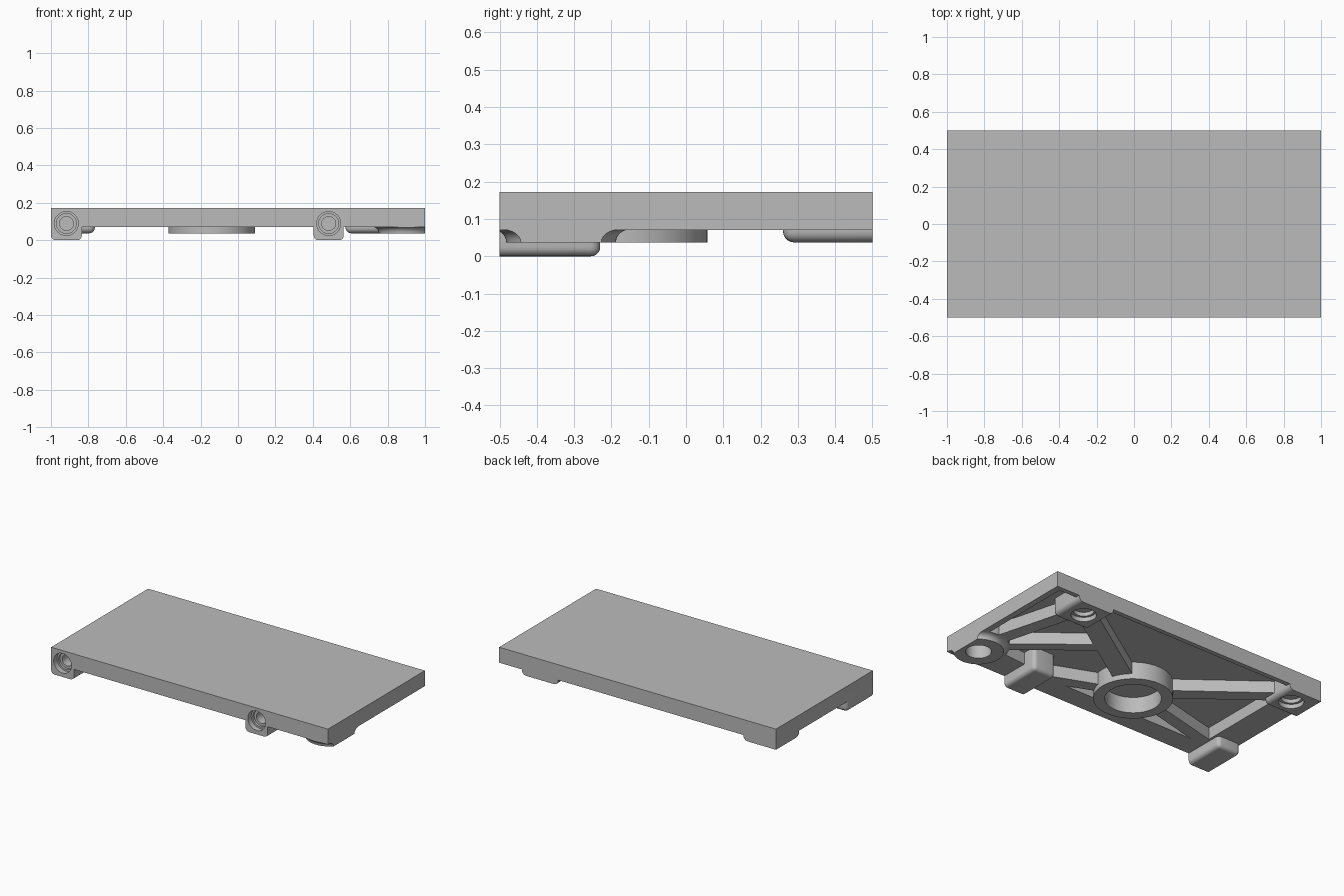
import bpy, bmesh, math
from mathutils import Matrix, Vector

if "Cube" in bpy.data.objects:
    bpy.data.objects.remove(bpy.data.objects["Cube"], do_unlink=True)

grey = bpy.data.materials.new("plain_grey")
grey.use_nodes = True
grey.diffuse_color = (0.5, 0.5, 0.5, 1)
grey.node_tree.nodes["Principled BSDF"].inputs["Base Color"].default_value = (0.5, 0.5, 0.5, 1)

TOP, FLOOR, RIM, PAD = 0.172, 0.148, 0.071, 0.037   # heights of the main levels


def finish(bm, name):
    bmesh.ops.recalc_face_normals(bm, faces=bm.faces)
    mesh = bpy.data.meshes.new(name)
    bm.to_mesh(mesh)
    bm.free()
    mesh.materials.append(grey)
    obj = bpy.data.objects.new(name, mesh)
    bpy.context.collection.objects.link(obj)
    return obj


def box(name, x0, x1, y0, y1, z0, z1, bevel=0, rounded=None):
    """Box, with the edges chosen by the rule 'rounded' bevelled."""
    bm = bmesh.new()
    size = Vector((x1 - x0, y1 - y0, z1 - z0))
    mid = Vector((x0 + x1, y0 + y1, z0 + z1)) / 2
    bmesh.ops.create_cube(bm, size=1, matrix=Matrix.Translation(mid) @ Matrix.Diagonal((*size, 1)))
    if bevel:
        edges = [e for e in bm.edges if rounded((e.verts[0].co + e.verts[1].co) / 2 - mid)]
        bmesh.ops.bevel(bm, geom=edges, offset=bevel, segments=5, profile=0.5, affect='EDGES')
    return finish(bm, name)


def lathe(name, profile, place, steps=64):
    """Solid turned from (radius, height) points around z, then placed."""
    bm = bmesh.new()
    rings = []
    for r, h in profile:
        angles = [2 * math.pi * i / steps for i in range(steps)]
        rings.append([bm.verts.new((r * math.cos(a), r * math.sin(a), h)) for a in angles])
    for low, high in zip(rings, rings[1:]):
        for i in range(steps):
            j = (i + 1) % steps
            bm.faces.new((low[i], low[j], high[j], high[i]))
    bm.faces.new(rings[0])
    bm.faces.new(rings[-1])
    bmesh.ops.transform(bm, matrix=place, verts=bm.verts)
    return finish(bm, name)


def rib(name, a, b, width):
    """Straight bar between two points of the underside."""
    a, b = Vector(a), Vector(b)
    d = b - a
    bm = bmesh.new()
    place = (Matrix.Translation(((a.x + b.x) / 2, (a.y + b.y) / 2, (RIM + FLOOR + 0.01) / 2))
             @ Matrix.Rotation(math.atan2(d.y, d.x), 4, 'Z')
             @ Matrix.Diagonal((d.length, width, FLOOR + 0.01 - RIM, 1)))
    bmesh.ops.create_cube(bm, size=1, matrix=place)
    return finish(bm, name)


def combine(target, tool, operation):
    mod = target.modifiers.new(operation.lower(), 'BOOLEAN')
    mod.operation = operation
    mod.solver = 'EXACT'
    mod.object = tool
    bpy.context.view_layer.objects.active = target
    bpy.ops.object.modifier_apply(modifier=mod.name)
    bpy.data.objects.remove(tool, do_unlink=True)


def at(x, y):
    return Matrix.Translation((x, y, 0))


ring = (-0.14, -0.175)
round_boss = (0.90, -0.335)
pads = [(-0.87, 0.385), (0.705, 0.385)]
feet = [(-1.0, -0.835), (0.405, 0.565)]

# Slab, hollowed from below to leave a rim
body = box("ribbed_plate", -1, 1, -0.5, 0.5, RIM, TOP)
combine(body, box("hollow", -0.82, 0.96, -0.36, 0.47, 0, FLOOR), 'DIFFERENCE')

# Ribs linking the bosses
ribs = [(ring, pads[0], 0.09), (ring, pads[1], 0.12), (ring, (-0.9, -0.36), 0.08),
        (ring, (0.48, -0.42), 0.08), (round_boss, (0.33, 0.13), 0.07),
        (round_boss, pads[1], 0.09), ((0.5, -0.37), round_boss, 0.09)]
for a, b, width in ribs:
    combine(body, rib("rib", a, b, width), 'UNION')

# Central ring
combine(body, lathe("central_ring", [(0.232, PAD), (0.232, FLOOR + 0.01)], at(*ring)), 'UNION')

# Flared round boss, trimmed flush with the slab edges
flare = [(0.147 + 0.035 * (1 - math.cos(t * math.pi / 12)),
          PAD + 0.034 * math.sin(t * math.pi / 12)) for t in range(7)]
boss = lathe("round_boss", flare + [(0.182, FLOOR + 0.01)], at(*round_boss))
combine(boss, box("trim", -1, 1, -0.5, 0.5, 0, 1), 'INTERSECT')
combine(body, boss, 'UNION')

# Rounded pads at the back
for x, y in pads:
    x0 = max(x - 0.13, -1)
    pad = box("pad", x0, -0.765 if x < 0 else x + 0.13, 0.26, 0.5, PAD, FLOOR + 0.01, 0.03,
              lambda m, left=x < 0: (m.z < -0.01 and (m.y < -0.01 or abs(m.x) > 0.01)
                                     and not (left and m.x < -0.01)) if abs(m.z) > 0.01
              else m.y < -0.01 and not (left and m.x < -0.01))
    combine(body, pad, 'UNION')

# Front feet with rounded undersides
for x0, x1 in feet:
    foot = box("foot", x0, x1, -0.5, -0.23, 0, FLOOR + 0.01, 0.025,
               lambda m: (m.z < -0.01 and not m.y < -0.01) or (abs(m.z) < 0.01 and m.y > 0.01))
    combine(body, foot, 'UNION')

# Bores from below
bores = [(ring, [(0.165, 0), (0.165, 0.14)]),
         (round_boss, [(0.075, 0), (0.075, 0.14)])]
bores += [(p, [(0.075, 0), (0.075, 0.065), (0.06, 0.065), (0.06, 0.09)]) for p in pads]
for place, profile in bores:
    combine(body, lathe("bore", profile, at(*place)), 'DIFFERENCE')

# Stepped sockets in the front of the feet
for x0, x1 in feet:
    place = Matrix.Translation(((x0 + x1) / 2, -0.5, 0.089)) @ Matrix.Rotation(-math.pi / 2, 4, 'X')
    steps = [(0.064, -0.05), (0.064, 0.035), (0.053, 0.035), (0.053, 0.05), (0.037, 0.05), (0.037, 0.13)]
    combine(body, lathe("socket", steps, place, 48), 'DIFFERENCE')

# Keep one material and smooth only the round surfaces
body.data.materials.clear()
body.data.materials.append(grey)
for face in body.data.polygons:
    face.material_index = 0
bpy.ops.object.select_all(action='DESELECT')
body.select_set(True)
bpy.context.view_layer.objects.active = body
bpy.ops.object.shade_smooth_by_angle(angle=math.radians(30))
